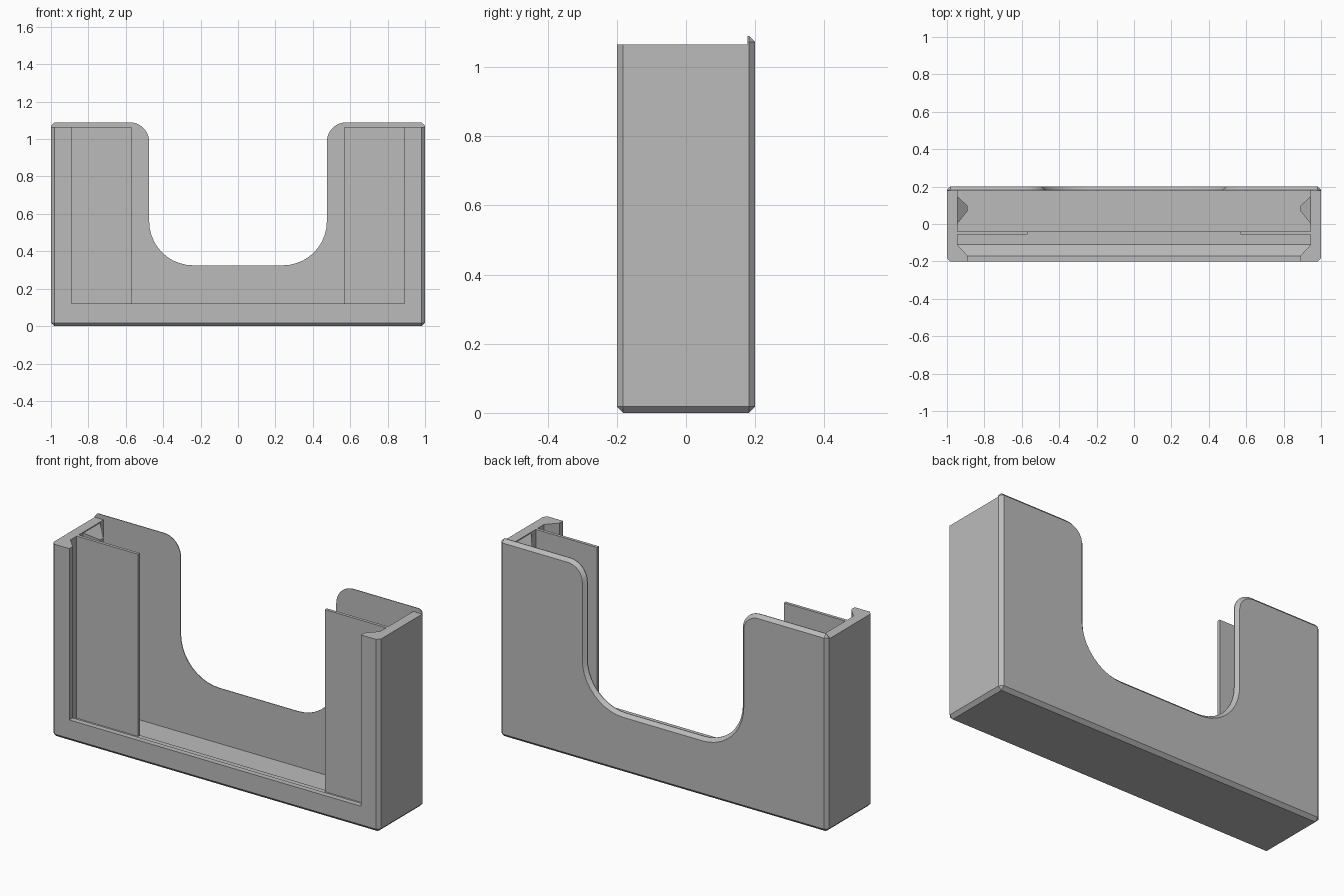
import bpy, bmesh
from math import sin, cos, radians

cube = bpy.data.objects.get("Cube")
if cube:
    bpy.data.objects.remove(cube, do_unlink=True)

grey = bpy.data.materials.new("plain grey")
grey.use_nodes = True
grey.diffuse_color = (0.5, 0.5, 0.5, 1)
grey.node_tree.nodes["Principled BSDF"].inputs["Base Color"].default_value = (0.5, 0.5, 0.5, 1)

CHAMFER = 0.018
WALL_TOP = 1.065
PANEL_TOP = 1.09
PANEL_FRONT = 0.178


def loft(name, rings, close_rings, close_loft):
    """Skin a list of equal-length point rings into one solid."""
    bm = bmesh.new()
    rows = [[bm.verts.new(p) for p in ring] for ring in rings]
    n, m = len(rows), len(rows[0])
    for i in range(n if close_loft else n - 1):
        a, b = rows[i], rows[(i + 1) % n]
        for j in range(m if close_rings else m - 1):
            k = (j + 1) % m
            bm.faces.new((a[j], a[k], b[k], b[j]))
    if close_rings:
        bm.faces.new(rows[0])
        bm.faces.new(rows[-1])
    else:
        bm.faces.new([r[0] for r in rows])
        bm.faces.new([r[-1] for r in rows])
    bmesh.ops.remove_doubles(bm, verts=bm.verts, dist=1e-5)
    bmesh.ops.recalc_face_normals(bm, faces=bm.faces)
    mesh = bpy.data.meshes.new(name)
    bm.to_mesh(mesh)
    bm.free()
    mesh.materials.append(grey)
    obj = bpy.data.objects.new(name, mesh)
    bpy.context.collection.objects.link(obj)
    return obj


def mirrored(half):
    return half + [(-x, y, z) for x, y, z in reversed(half)]


# U-shaped frame: one wall section swept down, across and up
def frame_ring(dx, dz, y):
    c = CHAMFER if dx == 0 else 0
    x = 1 - dx
    return mirrored([(x, y, WALL_TOP), (x, y, dz + c), (x - c, y, dz)])


section = [(0, 0, -0.2 + CHAMFER), (CHAMFER, CHAMFER, -0.2),
           (0.11, 0.12, -0.2), (0.11, 0.12, -0.17),
           (0.055, 0.06, -0.11), (0.055, 0.06, -0.04),
           (0.055, 0.02, -0.04), (0.055, 0.02, PANEL_FRONT),
           (0, 0, PANEL_FRONT)]
loft("frame", [frame_ring(*s) for s in section], False, True)


# Back panel with rounded cutout and chamfered rear edge
def panel_ring(inset, y):
    c = CHAMFER if inset == 0 else 0
    x, top = 1 - inset, PANEL_TOP - inset
    half = [(x - c, y, inset), (x, y, inset + c), (x, y, top - c), (x - c, y, top)]
    steps = 10
    for i in range(steps + 1):
        a = radians(90 + 90 * i / steps)
        r = 0.105 - inset
        half.append((0.58 + r * cos(a), y, 0.985 + r * sin(a)))
    for i in range(steps + 1):
        a = radians(-90 * i / steps)
        r = 0.235 + inset
        half.append((0.24 + r * cos(a), y, 0.56 + r * sin(a)))
    return mirrored(half)


panel = loft("back_panel", [panel_ring(0, PANEL_FRONT), panel_ring(0, 0.2 - CHAMFER),
                            panel_ring(CHAMFER, 0.2)], True, False)
bpy.ops.object.select_all(action='DESELECT')
panel.select_set(True)
bpy.context.view_layer.objects.active = panel
bpy.ops.object.shade_smooth_by_angle(angle=radians(30))


def rect(x, y0, y1, z0, z1):
    return [(x, y0, z0), (x, y1, z0), (x, y1, z1), (x, y0, z1)]


# Divider plates and clip nubs on both side walls
for side, s in (("left", 1), ("right", -1)):
    loft(side + "_divider", [rect(s * 0.57, -0.057, -0.04, 0.06, WALL_TOP),
                             rect(s * 0.95, -0.057, -0.04, 0.06, WALL_TOP)], True, False)
    loft(side + "_clip_nub", [rect(s * 0.945, 0.0, 0.148, 0.92, 1.06),
                              rect(s * 0.89, 0.07, 0.098, 0.975, 1.01)], True, False)
